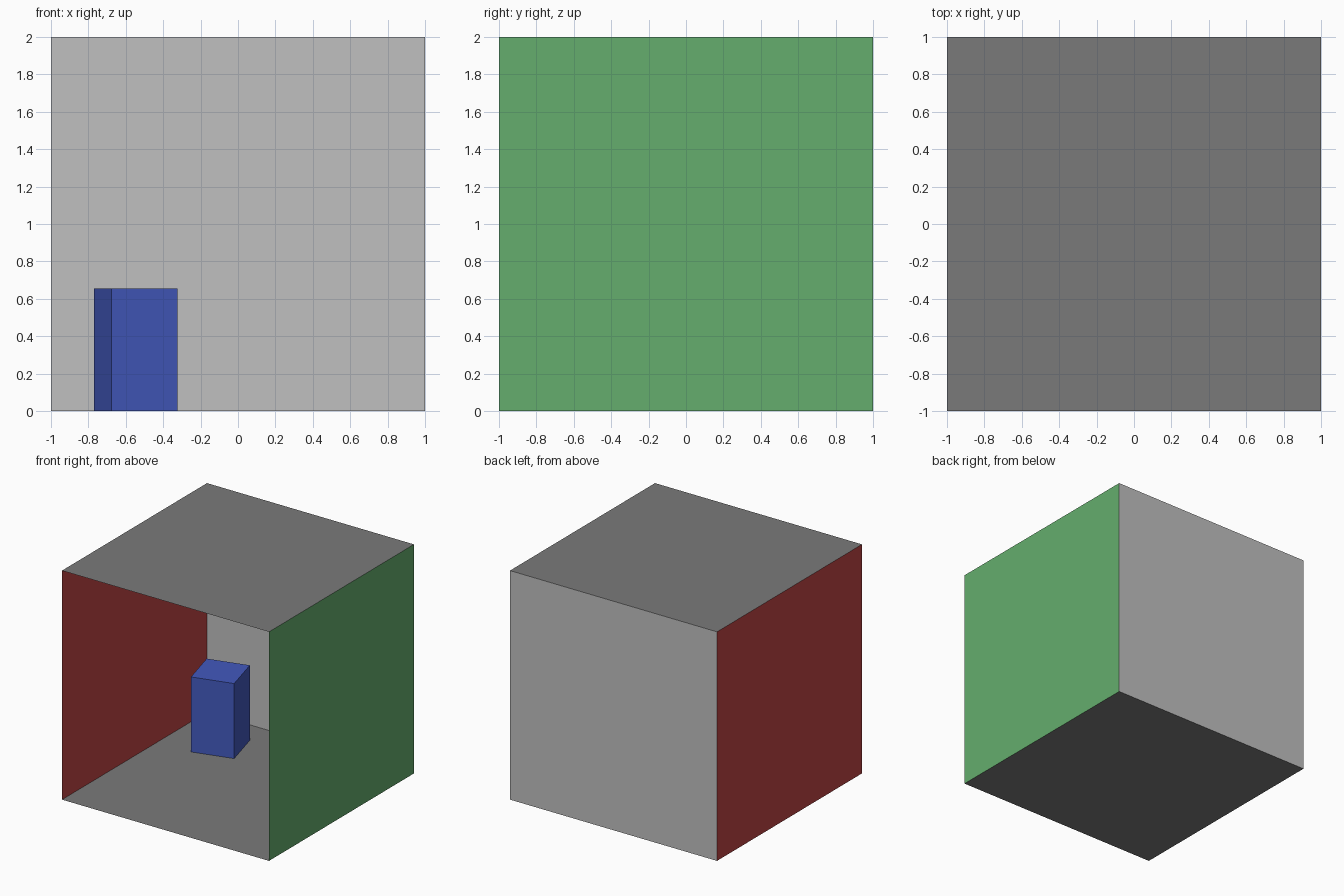
import bpy
import math
from mathutils import Matrix, Vector

cube = bpy.data.objects.get("Cube")
if cube:
    bpy.data.objects.remove(cube, do_unlink=True)


def make_material(name, rgb):
    mat = bpy.data.materials.new(name)
    mat.use_nodes = True
    color = (*rgb, 1.0)
    mat.diffuse_color = color
    mat.node_tree.nodes["Principled BSDF"].inputs["Base Color"].default_value = color
    return mat


light_grey = make_material("light_grey", (0.53, 0.53, 0.53))
dark_grey = make_material("dark_grey", (0.195, 0.195, 0.195))
red = make_material("red", (0.54, 0.061, 0.061))
green = make_material("green", (0.13, 0.42, 0.153))
blue = make_material("blue", (0.056, 0.10, 0.515))


def panel(name, normal, mat):
    """Thin square room side, 2 x 2, facing into the room."""
    n = Vector(normal)
    bpy.ops.mesh.primitive_plane_add(size=2)
    obj = bpy.context.object
    obj.name = name
    turn = n.to_track_quat("Z", "Y").to_matrix().to_4x4()
    obj.data.transform(Matrix.Translation(Vector((0, 0, 1)) - n) @ turn)
    obj.data.materials.append(mat)


# Room sides, open at the front
panel("floor", (0, 0, 1), dark_grey)
panel("ceiling", (0, 0, -1), dark_grey)
panel("back_wall", (0, -1, 0), light_grey)
panel("right_wall", (1, 0, 0), red)
panel("left_wall", (-1, 0, 0), green)

# Tall block, turned slightly, resting just above the floor sheet
side, height, lift = 0.364, 0.655, 0.001
bpy.ops.mesh.primitive_cube_add(size=1, location=(-0.547, 0.538, lift + height / 2),
                                rotation=(0, 0, math.radians(15)))
block = bpy.context.object
block.name = "tall_block"
block.scale = (side, side, height)
block.data.materials.append(blue)
